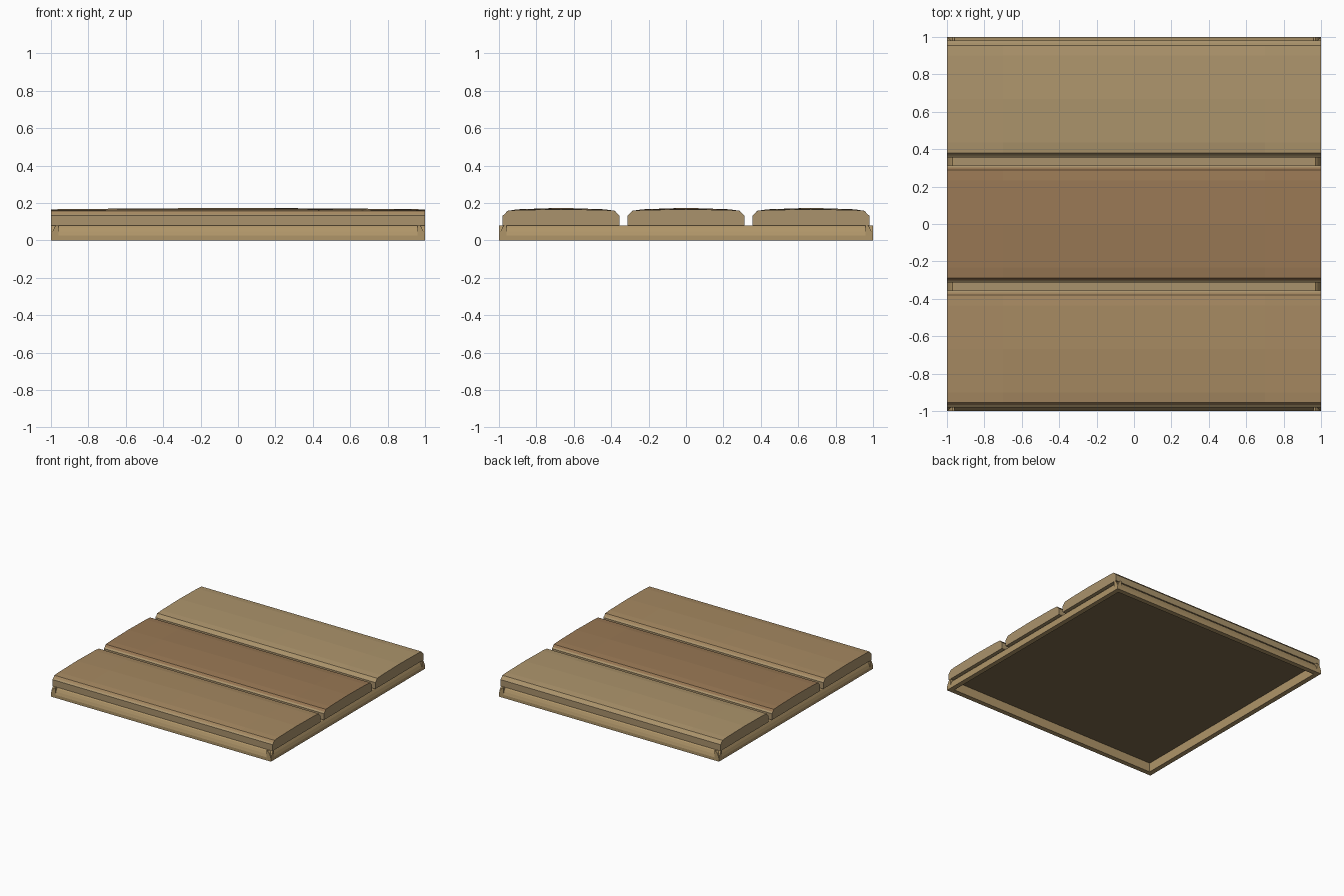
import bpy

if "Cube" in bpy.data.objects:
    bpy.data.objects.remove(bpy.data.objects["Cube"])


def material(name, rgb):
    m = bpy.data.materials.new(name)
    m.diffuse_color = (*rgb, 1)
    m.use_nodes = True
    m.node_tree.nodes["Principled BSDF"].inputs["Base Color"].default_value = m.diffuse_color
    return m


side_mat = material("wood_side", (0.40, 0.29, 0.15))
frame_mat = material("wood_frame", (0.43, 0.30, 0.14))
under_mat = material("wood_under", (0.20, 0.14, 0.07))
tops = [material("wood_front", (0.38, 0.25, 0.12)),
        material("wood_middle", (0.32, 0.19, 0.09)),
        material("wood_back", (0.42, 0.30, 0.15))]


def loft(name, sections, mats, mat_of=None):
    """Skin a row of closed cross-sections and cap both ends."""
    n = len(sections[0])
    verts = [v for s in sections for v in s]
    faces, idx = [], []
    for i in range(len(sections) - 1):
        for j in range(n):
            k = (j + 1) % n
            faces.append((i * n + j, i * n + k, (i + 1) * n + k, (i + 1) * n + j))
            idx.append(mat_of(j) if mat_of else 0)
    last = (len(sections) - 1) * n
    faces += [tuple(reversed(range(n))), tuple(range(last, last + n))]
    idx += [0, 0]
    me = bpy.data.meshes.new(name)
    me.from_pydata(verts, [], faces)
    for m in mats:
        me.materials.append(m)
    for p, i in zip(me.polygons, idx):
        p.material_index = i
    ob = bpy.data.objects.new(name, me)
    bpy.context.collection.objects.link(ob)
    return ob


# Frame rails: full-length mouldings that cross at the corners
rail = [(-1, 0), (-0.96, 0), (-0.96, 0.08), (-0.97, 0.08),
        (-0.982, 0.068), (-0.992, 0.048), (-1, 0.025)]
for i, name in enumerate(("front_rail", "right_rail", "back_rail", "left_rail")):
    ob = loft(name, [[(x, y, z) for y, z in rail] for x in (-1, 1)], [frame_mat])
    ob.rotation_euler.z = i * 1.5707963

# Thin base panel closing the gaps under the planks
panel = [(-0.97, 0.075), (0.97, 0.075), (0.97, 0.08), (-0.97, 0.08)]
loft("base_panel", [[(x, y, z) for y, z in panel] for x in (-0.97, 0.97)],
     [side_mat, under_mat], lambda j: 1 if j == 0 else 0)

# Planks: chamfered long edges, tops slightly crowned both ways
spans = [("front_plank", -0.98, -0.355), ("middle_plank", -0.313, 0.313),
         ("back_plank", 0.355, 0.98)]
for (name, a, b), top in zip(spans, tops):
    mid = (a + b) / 2
    sections = []
    for x, lift in ((-1, 0), (-0.7, 0.003), (0, 0.008), (0.7, 0.003), (1, 0)):
        sections.append([(x, a, 0.08), (x, b, 0.08), (x, b, 0.132),
                         (x, b - 0.012, 0.142), (x, b - 0.025, 0.158),
                         (x, b - 0.08, 0.162 + lift / 2), (x, mid, 0.166 + lift),
                         (x, a + 0.08, 0.162 + lift / 2), (x, a + 0.025, 0.158),
                         (x, a + 0.012, 0.142), (x, a, 0.132)])
    loft(name, sections, [side_mat, top], lambda j: 1 if 3 <= j <= 8 else 0)
